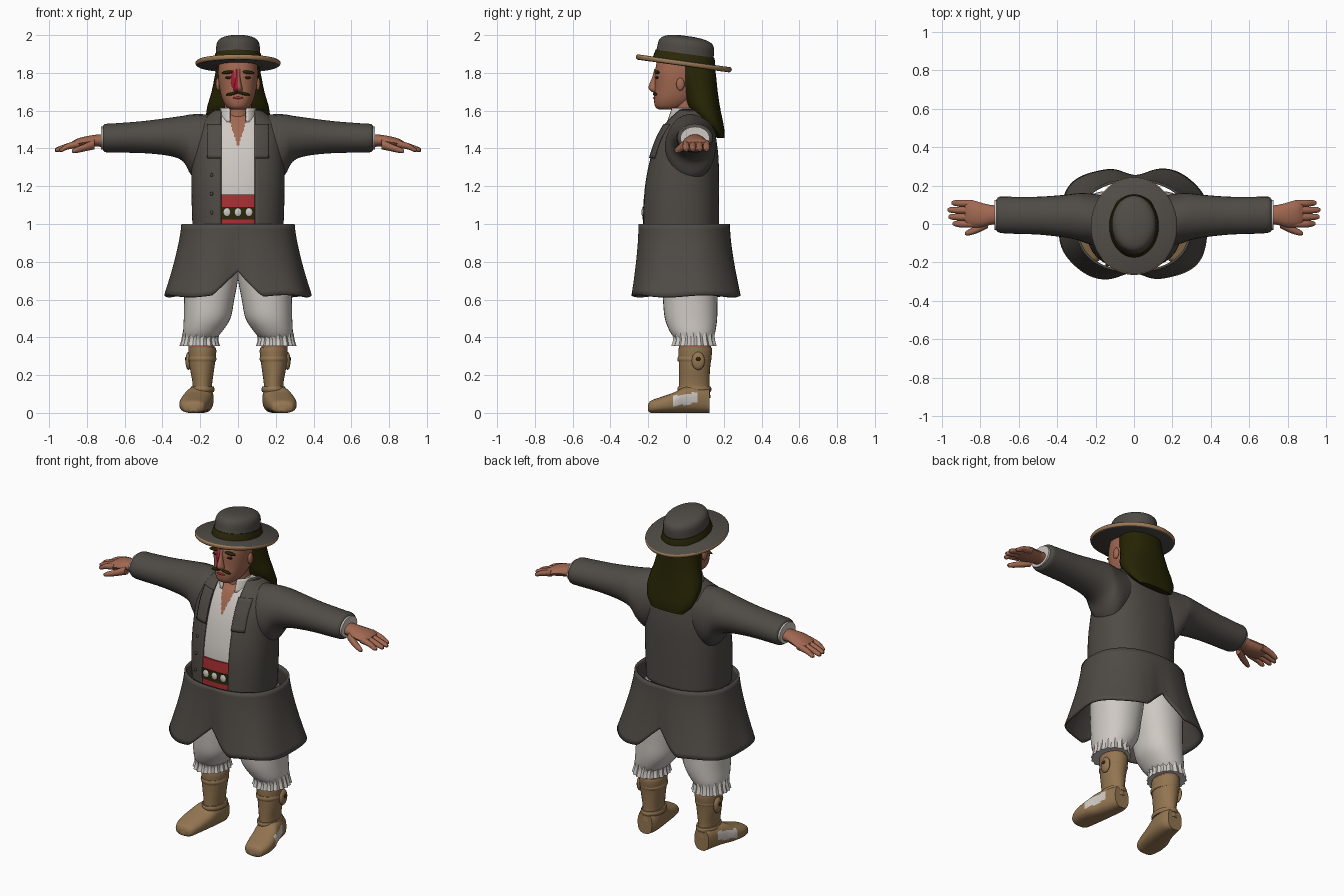
import bpy, bmesh, math
from mathutils import Matrix, Vector

cube = bpy.data.objects.get("Cube")
if cube:
    bpy.data.objects.remove(cube, do_unlink=True)


def material(name, *rgb):
    m = bpy.data.materials.new(name)
    lin = [(c / 255) ** 2.2 for c in rgb] + [1]
    m.use_nodes = True
    m.diffuse_color = lin
    m.node_tree.nodes["Principled BSDF"].inputs["Base Color"].default_value = lin
    return m


COAT = material("charcoal wool", 80, 76, 71)
HAIR = material("dark olive hair", 42, 40, 12)
SKIN = material("tanned skin", 160, 104, 82)
LINEN = material("white linen", 205, 199, 193)
RED = material("red sash", 168, 50, 54)
BOOT = material("tan leather", 146, 117, 82)
TRIM = material("hat trim", 158, 122, 86)
BAND = material("dark olive band", 48, 44, 18)
DARK = material("dark brown", 52, 34, 26)
BLUSH = material("crimson paint", 165, 32, 55)


def finish(name, bm, mats, rule=None, mirror=False, thick=0, angle=45):
    """Turn a bmesh into a shaded, coloured object."""
    if rule:
        bm.normal_update()
        for f in bm.faces:
            f.material_index = rule(f.calc_center_median(), f.normal)
    me = bpy.data.meshes.new(name)
    bm.to_mesh(me)
    bm.free()
    for m in mats:
        me.materials.append(m)
    for p in me.polygons:
        p.use_smooth = True
    me.set_sharp_from_angle(angle=math.radians(angle))
    ob = bpy.data.objects.new(name, me)
    bpy.context.collection.objects.link(ob)
    if thick:
        s = ob.modifiers.new("thickness", "SOLIDIFY")
        s.thickness, s.offset = thick, -1
    if mirror:
        ob.modifiers.new("mirror", "MIRROR")
    return ob


def resample(rows, steps):
    """Smooth curve through the given cross-sections."""
    out = []
    for i in range(len(rows) - 1):
        p = [rows[max(i - 1, 0)], rows[i], rows[i + 1], rows[min(i + 2, len(rows) - 1)]]
        for k in range(steps):
            u = k / steps
            out.append([b + u / 2 * (c - a + u * (2*a - 5*b + 4*c - d + u * (3*(b - c) + d - a)))
                        for a, b, c, d in zip(*p)])
    return out + [list(rows[-1])]


def loft(name, axis, rows, mats, n=32, e=2.0, steps=4, slit=None, wave=0, xf=None, **kw):
    """Rows are (position, a_min, a_max, b_min, b_max); slit=(x_in, x_out) opens the front."""
    bm = bmesh.new()
    rings = []
    for t, a0, a1, b0, b1 in resample(rows, steps):
        ra, rb, ca, cb = (a1 - a0) / 2, (b1 - b0) / 2, (a0 + a1) / 2, (b0 + b1) / 2

        def turn(x):
            x = min(x, ra * .97)
            return math.atan2(x, rb * (1 - (x / ra) ** e) ** (1 / e))
        lo, hi = -math.pi / 2, 1.5 * math.pi
        if slit:
            hi = -math.pi / 2 + turn(slit[1]) if slit[1] else hi - turn(slit[0])
            lo += turn(slit[0])
        ring = []
        for j in range(n + 1 if slit else n):
            th = lo + (hi - lo) * j / n
            c, s = math.cos(th), math.sin(th)
            r = (abs(c / ra) ** e + abs(s / rb) ** e) ** (-1 / e) * (1 + wave * math.cos(n / 4 * th))
            a, b = ca + r * c, cb + r * s
            ring.append(bm.verts.new({"x": (t, a, b), "y": (a, t, b), "z": (a, b, t)}[axis]))
        rings.append(ring)
    for r0, r1 in zip(rings, rings[1:]):
        for j in range(n):
            k = j + 1 if slit else (j + 1) % n
            bm.faces.new((r0[j], r0[k], r1[k], r1[j]))
    if not slit:
        bm.faces.new(rings[0][::-1])
        bm.faces.new(rings[-1])
        bmesh.ops.recalc_face_normals(bm, faces=bm.faces)
    ob = finish(name, bm, mats, **kw)
    if xf:
        ob.data.transform(xf)
    return ob


def blob(name, loc, size, mat, mirror=False, tilt=0):
    bm = bmesh.new()
    bmesh.ops.create_uvsphere(bm, u_segments=16, v_segments=10, radius=1)
    bm.transform(Matrix.Translation(loc) @ Matrix.Rotation(tilt, 4, "Y") @ Matrix.Diagonal((*size, 1)))
    return finish(name, bm, [mat], mirror=mirror)


def inset(rows, d):
    return [(t, a + d, b - d, c + d, f - d) for t, a, b, c, f in rows]


# Coat body, open at the front, over shirt and sash
body = [(.96, -.24, .24, -.235, .175), (1.1, -.245, .245, -.232, .175), (1.22, -.247, .247, -.222, .175),
        (1.35, -.245, .245, -.195, .172), (1.45, -.24, .24, -.16, .16), (1.53, -.21, .21, -.118, .145),
        (1.58, -.155, .155, -.075, .125), (1.61, -.11, .11, -.05, .11)]
loft("coat_body", "z", body, [COAT], n=64, e=2.4, slit=(.09, 0), thick=.012)
loft("lapels", "z", inset(body[3:6], -.008), [COAT], n=8, e=2.4, slit=(.088, .165), thick=.008, mirror=True)
loft("shirt", "z", inset(body, .016), [LINEN, SKIN], n=128, e=2.4, steps=8,
     rule=lambda c, v: int(c.y < 0 and c.z > 1.4 and abs(c.x) < (c.z - 1.4) * .3))
loft("sash", "z", [(.96, -.228, .228, -.228, .16), (1.06, -.23, .23, -.228, .16), (1.155, -.231, .231, -.222, .16)],
     [RED], n=64, e=2.4)
loft("sash_band", "z", [(1.025, -.229, .229, -.231, .16), (1.09, -.229, .229, -.23, .16)], [BAND], n=64, e=2.4)
for i in (-1, 0, 1):
    blob("sash_flower", (i * .058, -.228, 1.062), (.02, .008, .023), LINEN)
loft("shirt_collar", "z", [(1.54, -.1, .1, -.11, .08), (1.615, -.095, .095, -.085, .075)], [LINEN], slit=(.045, 0), thick=.01)
loft("coat_collar", "z", [(1.54, -.175, .175, -.1, .14), (1.585, -.135, .135, -.075, .135), (1.605, -.13, .13, -.065, .13)],
     [COAT], n=40, slit=(.095, 0), thick=.012)
for z, y in ((1.06, -.216), (1.16, -.21), (1.26, -.196)):
    blob("coat_button", (-.14, y, z), (.009, .006, .009), COAT)


# Flared coat skirt, a ring standing off the body with notches front and back
def superellipse(th, rx, ry, e):
    c, s = math.cos(th), math.sin(th)
    r = (abs(c / rx) ** e + abs(s / ry) ** e) ** (-1 / e)
    return Vector((r * c, r * s))


def coat_skirt(n=144, rows=14):
    bm = bmesh.new()
    grid = []
    for i in range(rows + 1):
        u = i / rows
        ring = []
        for j in range(n):
            th = 2 * math.pi * j / n
            top = superellipse(th, .3, .242, 2.3) + Vector((0, -.01))
            low = superellipse(th, .388, .298, 2.7)
            low.y *= 1 - .14 * math.exp(-(low.x / .09) ** 2)
            low *= 1 + .012 * math.sin(8 * th)
            p = top.lerp(low, u ** 1.35)
            hem = .62 + .13 * max(0, 1 - abs(low.x) / .14) ** 1.2 + .006 * math.sin(6 * th)
            ring.append(bm.verts.new((p.x, p.y, 1 + (hem - 1) * u)))
        grid.append(ring)
    for r0, r1 in zip(grid, grid[1:]):
        for j in range(n):
            k = (j + 1) % n
            bm.faces.new((r1[j], r1[k], r0[k], r0[j]))
    finish("coat_skirt", bm, [COAT], thick=.012)


coat_skirt()

# Sleeves, cuffs and hands
loft("sleeves", "x", [(.12, -.1, .14, 1.28, 1.575), (.2, -.11, .155, 1.23, 1.582), (.25, -.1, .16, 1.262, 1.58),
                      (.29, -.085, .16, 1.33, 1.573), (.36, -.07, .152, 1.36, 1.563), (.5, -.055, .142, 1.375, 1.545),
                      (.65, -.05, .142, 1.378, 1.533), (.7, -.045, .142, 1.38, 1.53), (.715, -.035, .13, 1.39, 1.52)],
     [COAT], mirror=True)
loft("shirt_cuffs", "x", [(.69, -.03, .125, 1.395, 1.515), (.726, -.03, .125, 1.395, 1.515)], [LINEN], mirror=True)
loft("palms", "x", [(.7, .0, .095, 1.405, 1.475), (.75, -.005, .1, 1.41, 1.473), (.8, -.018, .112, 1.404, 1.465),
                    (.85, -.018, .126, 1.4, 1.452), (.88, -.012, .122, 1.4, 1.435)], [SKIN], n=20, mirror=True)
for i, tip in enumerate((.945, .966, .97, .95)):
    y, w = i * .036, .018
    loft("fingers", "x", [(.84, y - w, y + w, 1.405, 1.445), (.9, y - w, y + w, 1.395, 1.428),
                          (tip - .015, y - .013, y + .016, 1.382, 1.408), (tip, y - .005, y + .008, 1.385, 1.398)],
         [SKIN], n=12, mirror=True)
loft("thumbs", "x", [(.76, -.02, .03, 1.395, 1.45), (.81, -.045, -.002, 1.385, 1.425), (.86, -.06, -.028, 1.375, 1.405),
                     (.88, -.056, -.042, 1.378, 1.392)], [SKIN], n=12, mirror=True)

# Breeches with gathered ruffles, and lower legs
loft("breeches", "z", [(.39, .12, .285, -.055, .14), (.43, .085, .29, -.085, .155), (.5, .04, .287, -.112, .165),
                       (.6, .02, .285, -.122, .167), (.75, -.005, .283, -.13, .17), (.97, -.01, .225, -.15, .155)],
     [LINEN], e=2.2, mirror=True)
loft("ruffles", "z", [(.355, .1, .305, -.075, .16), (.39, .108, .295, -.065, .15), (.425, .1, .29, -.075, .15)],
     [LINEN], n=72, wave=.045, mirror=True)
loft("shins", "z", [(.32, .125, .26, -.035, .13), (.41, .125, .265, -.04, .135)], [SKIN], mirror=True)

# Boots: shaft, straps, foot with a pale side patch, and a buckle
loft("boot_shafts", "z", [(.08, .135, .245, -.04, .13), (.15, .137, .24, -.037, .124), (.24, .125, .255, -.037, .128),
                          (.32, .115, .262, -.04, .138), (.345, .118, .262, -.038, .136)], [BOOT], mirror=True)
for z, d in ((.125, .002), (.285, .012)):
    loft("boot_straps", "z", [(z - .014, .13 - d, .246 + d, -.042, .13), (z, .126 - d, .25 + d, -.046, .135),
                              (z + .014, .13 - d, .246 + d, -.042, .13)], [BOOT], mirror=True)
loft("boot_feet", "y", [(-.2, .2, .27, .01, .045), (-.185, .178, .295, 0, .065), (-.13, .16, .31, 0, .085),
                        (-.06, .145, .303, 0, .11), (0, .135, .28, 0, .14), (.08, .13, .256, 0, .145), (.125, .145, .242, 0, .13)],
     [BOOT, LINEN], n=48, e=2.6, steps=8, mirror=True,
     rule=lambda c, v: int(v.x > .25 and -.07 < c.y < .06 and .045 < c.z - c.y * .15 < .1))
blob("boot_flaps", (.262, .065, .275), (.016, .035, .048), BOOT, True)
blob("boot_buckles", (.275, .065, .285), (.006, .012, .012), DARK, True)

# Head and neck
loft("neck", "z", [(1.5, -.075, .075, -.07, .08), (1.68, -.07, .07, -.07, .08)], [SKIN])
loft("head", "z", [(1.605, -.035, .035, -.14, -.04), (1.62, -.06, .06, -.162, .0), (1.66, -.083, .083, -.17, .05),
                   (1.72, -.098, .098, -.166, .08), (1.8, -.105, .105, -.165, .09), (1.88, -.1, .1, -.15, .1)],
     [SKIN], n=40, e=2.2)
loft("nose", "z", [(1.7, -.02, .02, -.182, -.14), (1.715, -.024, .024, -.196, -.14), (1.735, -.019, .019, -.196, -.14),
                   (1.78, -.012, .012, -.178, -.14), (1.82, -.014, .014, -.168, -.14)], [SKIN, BLUSH], n=20,
     rule=lambda c, v: int(c.x < -.001))
blob("cheek_paint", (-.024, -.16, 1.765), (.013, .006, .05), BLUSH)
blob("brows", (.052, -.153, 1.803), (.036, .014, .009), HAIR, True, .1)
blob("eyes", (.048, -.153, 1.775), (.02, .009, .007), DARK, True)
blob("moustache", (.03, -.164, 1.69), (.036, .012, .008), HAIR, True, .2)
blob("lips", (0, -.164, 1.668), (.028, .01, .007), RED)
blob("ears", (.106, -.03, 1.74), (.012, .022, .034), SKIN, True)

# Long hair
loft("hair", "z", [(1.455, -.11, .11, .165, .205), (1.5, -.15, .15, .11, .203), (1.56, -.168, .168, .055, .192),
                   (1.62, -.163, .163, .01, .18), (1.7, -.14, .14, -.015, .168), (1.8, -.12, .12, -.045, .157),
                   (1.88, -.105, .105, -.06, .14)], [HAIR], n=40, e=2.3)

# Hat, tipped back
tip_back = Matrix.Translation((0, -.012, 1.85)) @ Matrix.Rotation(-.138, 4, "X")


def oval(h, rx, ry):
    return (h, -rx, rx, -ry, ry)


loft("hat_brim", "z", [oval(-.014, .212, .244), oval(-.008, .222, .253), oval(.006, .225, .256), oval(.014, .216, .248)],
     [COAT, TRIM], n=64, xf=tip_back, rule=lambda c, v: int(abs(v.z) < .75))
loft("hat_crown", "z", [oval(0, .125, .162), oval(.05, .117, .153), oval(.1, .114, .148), oval(.126, .1, .13),
                        oval(.14, .07, .09), oval(.146, .025, .035)], [COAT], n=48, xf=tip_back)
loft("hat_band", "z", [oval(.012, .129, .166), oval(.03, .126, .163), oval(.052, .121, .157)], [BAND], n=48, xf=tip_back)
